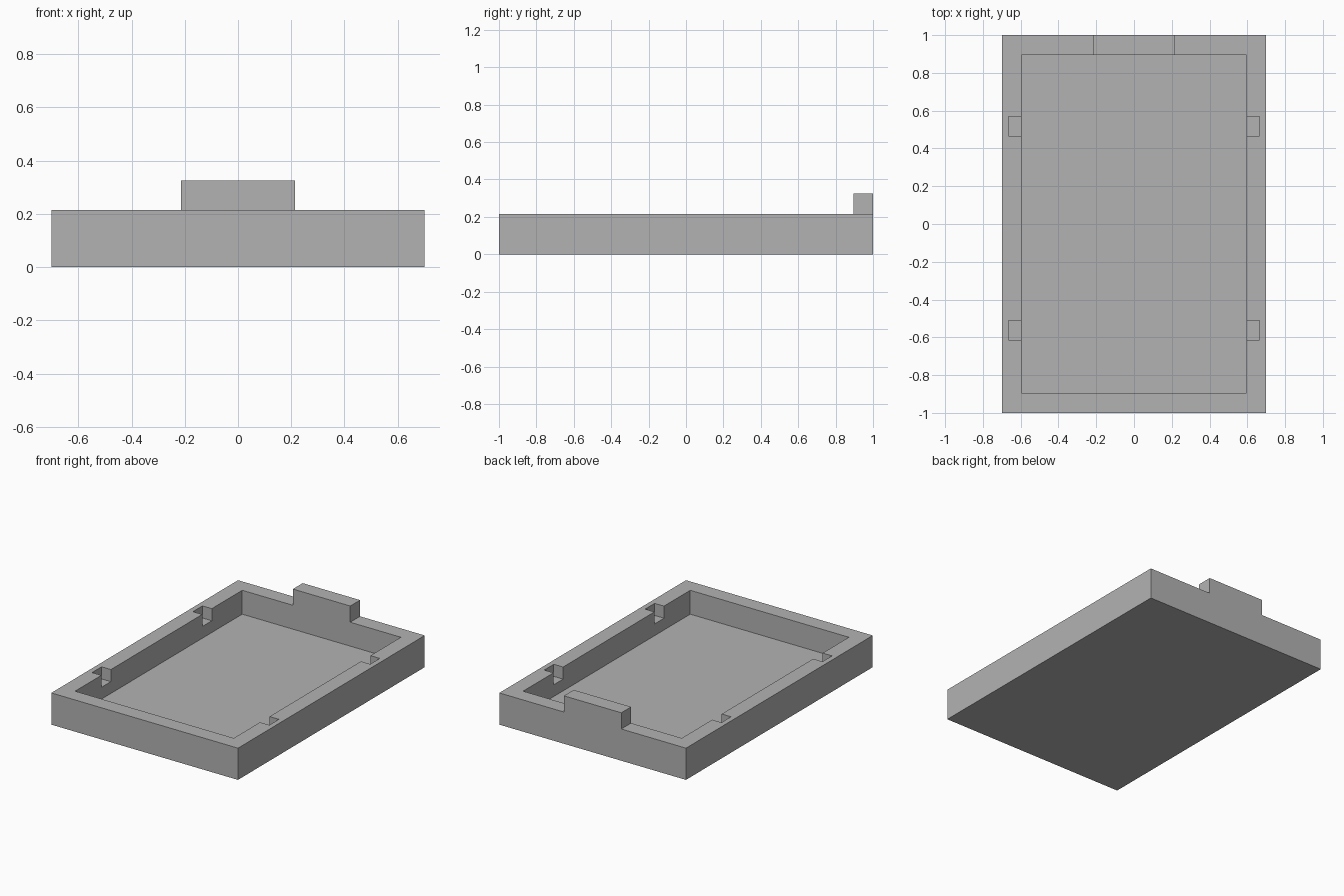
import bpy

default = bpy.data.objects.get("Cube")
if default:
    bpy.data.objects.remove(default, do_unlink=True)

HALF_W, HALF_L, HEIGHT = 0.70, 1.0, 0.215
WALL, FLOOR = 0.105, 0.053
TAB_HALF_W, TAB_TOP = 0.215, 0.325
NOTCH_X, NOTCH_Z = 0.665, 0.133
IN_X, IN_Y = HALF_W - WALL, HALF_L - WALL

grey = bpy.data.materials.new("plain grey")
grey.use_nodes = True
grey.diffuse_color = (0.45, 0.45, 0.45, 1)
grey.node_tree.nodes["Principled BSDF"].inputs["Base Color"].default_value = grey.diffuse_color


def box(name, low, high):
    """Axis-aligned box between two opposite corners."""
    bpy.ops.mesh.primitive_cube_add(size=1)
    ob = bpy.context.object
    ob.name = name
    ob.data.name = name
    for v in ob.data.vertices:
        v.co = [h if c > 0 else l for c, l, h in zip(v.co, low, high)]
    ob.data.materials.append(grey)
    return ob


def combine(target, tool, operation):
    """Apply a boolean to the target and remove the tool."""
    mod = target.modifiers.new(operation.title(), "BOOLEAN")
    mod.operation, mod.solver, mod.object = operation, "EXACT", tool
    bpy.context.view_layer.objects.active = target
    bpy.ops.object.modifier_apply(modifier=mod.name)
    bpy.data.objects.remove(tool, do_unlink=True)


# Open tray: solid block with a rectangular recess
tray = box("tray", (-HALF_W, -HALF_L, 0), (HALF_W, HALF_L, HEIGHT))
recess = box("recess_cutter", (-IN_X, -IN_Y, FLOOR), (IN_X, IN_Y, 1))
combine(tray, recess, "DIFFERENCE")

# Two pairs of shallow notches in the side walls
for y in (-0.563, 0.518):
    notch = box("notch_cutter", (-NOTCH_X, y - 0.051, NOTCH_Z), (NOTCH_X, y + 0.051, 1))
    combine(tray, notch, "DIFFERENCE")

# Raised tab on the back wall
tab = box("back_tab", (-TAB_HALF_W, IN_Y, HEIGHT - 0.05), (TAB_HALF_W, HALF_L, TAB_TOP))
combine(tray, tab, "UNION")
